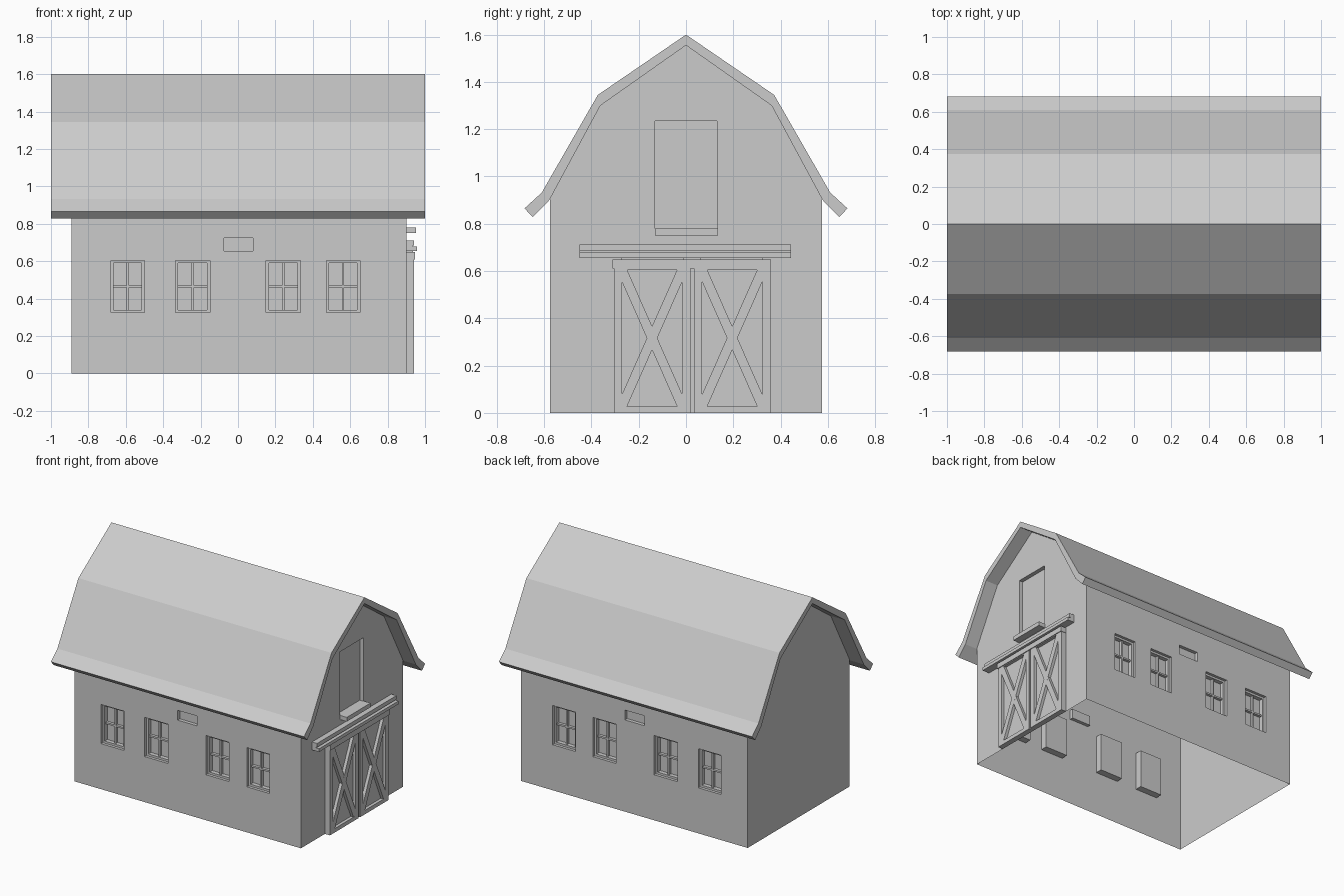
import bpy, bmesh
from mathutils import Vector

if "Cube" in bpy.data.objects:
    bpy.data.objects.remove(bpy.data.objects["Cube"])


def finish(name, bm):
    bmesh.ops.recalc_face_normals(bm, faces=bm.faces[:])
    me = bpy.data.meshes.new(name)
    bm.to_mesh(me)
    bm.free()
    ob = bpy.data.objects.new(name, me)
    bpy.context.collection.objects.link(ob)
    return ob


def prism(bm, pts, x0, x1):
    """Extrude a (y, z) outline along x."""
    f = bm.faces.new([bm.verts.new((x0, y, z)) for y, z in pts])
    new = bmesh.ops.extrude_face_region(bm, geom=[f])['geom']
    verts = [v for v in new if isinstance(v, bmesh.types.BMVert)]
    bmesh.ops.translate(bm, verts=verts, vec=(x1 - x0, 0, 0))


def box(bm, x0, x1, y0, y1, z0, z1):
    prism(bm, [(y0, z0), (y1, z0), (y1, z1), (y0, z1)], x0, x1)


def mirrored(half):
    """Complete a right-half outline that starts and ends off or on the axis."""
    return half + [(-y, z) for y, z in reversed(half) if y > 0]


WX0, WX1, WY = -0.89, 0.90, 0.575
WINDOWS = [(-0.68, -0.50), (-0.335, -0.15), (0.15, 0.333), (0.472, 0.652)]
WZ0, WZ1 = 0.325, 0.605
DEPTH = 0.05

# Gambrel roof slab with flared eaves
bm = bmesh.new()
outer = [(0, 1.6), (0.373, 1.345), (0.61, 0.932), (0.683, 0.865)]
inner = [(0.648, 0.828), (0.578, 0.9), (0.362, 1.3), (0, 1.555)]
right = outer + inner
prism(bm, right + [(-y, z) for y, z in reversed(right) if y > 0], -1, 1)
finish("roof", bm)

# Wall shell: closed body, recesses cut, then bottom and roof side opened
bm = bmesh.new()
prism(bm, mirrored([(WY, 0), (WY, 0.91), (0.365, 1.305), (0, 1.565)]), WX0, WX1)
walls = finish("walls", bm)

bm = bmesh.new()
for s in (-1, 1):
    for x0, x1 in WINDOWS:
        ys = sorted((s * (WY - DEPTH), s * (WY + 0.1)))
        box(bm, x0, x1, *ys, WZ0, WZ1)
    ys = sorted((s * (WY - 0.025), s * (WY + 0.1)))
    box(bm, -0.075, 0.08, *ys, 0.655, 0.725)
box(bm, WX1 - 0.03, WX1 + 0.1, -0.132, 0.132, 0.775, 1.235)
cutter = finish("recess_cutter", bm)
cutter.hide_render = True

mod = walls.modifiers.new("recesses", 'BOOLEAN')
mod.operation, mod.solver, mod.object = 'DIFFERENCE', 'EXACT', cutter
dg = bpy.context.evaluated_depsgraph_get()
me = bpy.data.meshes.new_from_object(walls.evaluated_get(dg))
walls.modifiers.clear()
bm = bmesh.new()
bm.from_mesh(me)
bm.normal_update()
opened = [f for f in bm.faces
          if all(v.co.z < 1e-4 for v in f.verts)
          or (f.normal.z > 0.2 and f.calc_center_median().z > 0.85)]
bmesh.ops.delete(bm, geom=opened, context='FACES')
bm.to_mesh(me)
bm.free()
walls.data = me
bpy.data.objects.remove(cutter)

# Window frames and glazing bars, set back in the recesses on both long sides
for s, side in ((-1, "front"), (1, "back")):
    bm = bmesh.new()
    ys = sorted((s * (WY - DEPTH), s * (WY - 0.02)))
    yb = sorted((s * (WY - DEPTH), s * (WY - 0.03)))
    t, b = 0.015, 0.006
    zm = (WZ0 + WZ1) / 2
    for x0, x1 in WINDOWS:
        xm = (x0 + x1) / 2
        box(bm, x0, x0 + t, *ys, WZ0, WZ1)
        box(bm, x1 - t, x1, *ys, WZ0, WZ1)
        box(bm, x0 + t, x1 - t, *ys, WZ0, WZ0 + t)
        box(bm, x0 + t, x1 - t, *ys, WZ1 - t, WZ1)
        box(bm, xm - b, xm + b, *yb, WZ0 + t, WZ1 - t)
        box(bm, x0 + t, x1 - t, *yb, zm - b, zm + b)
    finish(side + "_window_frames", bm)

# Loft sill
bm = bmesh.new()
box(bm, 0.87, 0.952, -0.132, 0.136, 0.75, 0.78)
finish("loft_sill", bm)

# Sliding doors with cross braces
for name, d0, d1 in (("left_door", -0.305, 0.018), ("right_door", 0.034, 0.357)):
    bm = bmesh.new()
    y0, y1, z0, z1, ztop = d0 + 0.034, d1 - 0.034, 0.028, 0.605, 0.612
    xb, xf = 0.918, 0.94
    box(bm, 0.9, xb, d0, d1, 0, ztop)
    box(bm, xb, xf, d0, y0, 0, ztop)
    box(bm, xb, xf, y1, d1, 0, ztop)
    box(bm, xb, xf, y0, y1, 0, z0)
    box(bm, xb, xf, y0, y1, z1, ztop)
    a, c = 0.022, 0.05
    rising = [(y0, z0 + c), (y0, z0), (y0 + a, z0),
              (y1, z1 - c), (y1, z1), (y1 - a, z1)]
    prism(bm, rising, xb, xf)
    prism(bm, [(y0 + y1 - y, z) for y, z in rising], xb, xf - 0.0005)
    finish(name, bm)

# Centre strip between the doors
bm = bmesh.new()
box(bm, 0.9, 0.932, 0.018, 0.034, 0, 0.612)
finish("door_centre_strip", bm)

# Door header and track rail
bm = bmesh.new()
box(bm, 0.9, 0.946, -0.31, 0.36, 0.61, 0.648)
for y0, y1 in ((-0.272, -0.01), (0.06, 0.325)):
    box(bm, 0.9, 0.935, y0, y1, 0.648, 0.656)
finish("door_header", bm)

bm = bmesh.new()
box(bm, 0.9, 0.94, -0.45, 0.445, 0.684, 0.712)
box(bm, 0.9, 0.932, -0.45, 0.445, 0.678, 0.684)
box(bm, 0.9, 0.956, -0.45, 0.445, 0.655, 0.678)
finish("door_track", bm)
